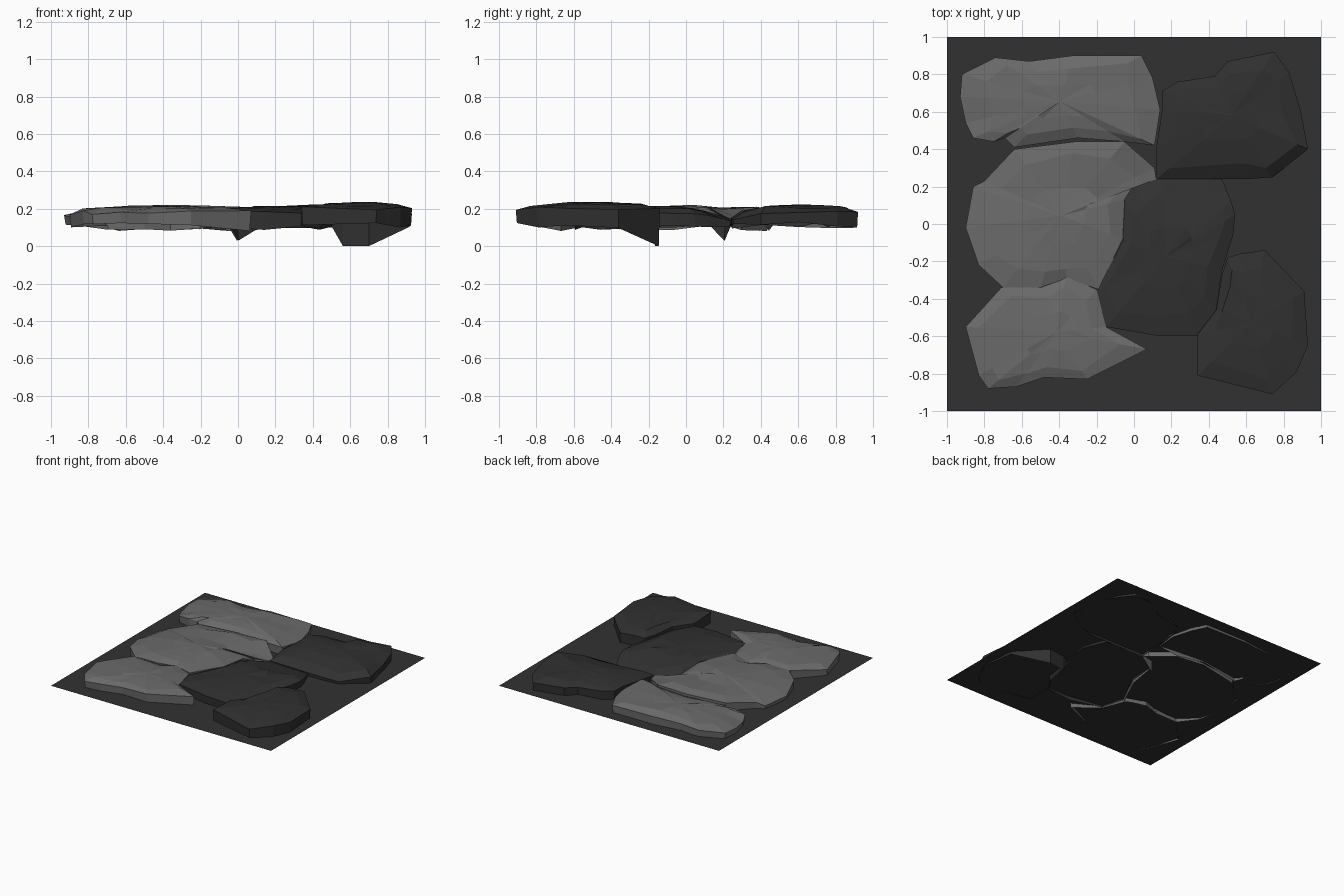
import bpy, bmesh, math, random

if "Cube" in bpy.data.objects:
    bpy.data.objects.remove(bpy.data.objects["Cube"])

random.seed(11)


def material(name, v):
    m = bpy.data.materials.new(name)
    m.diffuse_color = (v, v, v, 1)
    m.use_nodes = True
    m.node_tree.nodes["Principled BSDF"].inputs["Base Color"].default_value = m.diffuse_color
    return m


LIGHT = material("light grey stone", 0.145)
DARK = material("dark grey stone", 0.030)
SOIL = material("dark ground", 0.031)

# places where the stone skirts reach far below the ground sheet
DEEP = [(0.63, -0.15, 0.09, 0.0), (0.02, 0.21, 0.06, 0.03)]


def finish(bm, name, mat):
    me = bpy.data.meshes.new(name)
    bm.to_mesh(me)
    bm.free()
    me.materials.append(mat)
    ob = bpy.data.objects.new(name, me)
    bpy.context.collection.objects.link(ob)


def skirt_z(x, y):
    for dx, dy, r, z in DEEP:
        if math.hypot(x - dx, y - dy) < r:
            return z
    edge = max(abs(x), abs(y))
    return (0.118 if edge > 0.7 else 0.103) + random.uniform(-0.022, 0.012)


def sag(x, y):
    """Shared hollow where the stones meet, and lower far left ends."""
    hollow = 0.045 * max(0, 1 - abs(y - 0.21) / 0.2) * (1 if x > -0.1 else 0.3)
    return hollow + (0.02 if x < -0.85 else 0)


def stone(name, mat, peak, outline):
    """Irregular slab: vertical skirt, worn rim and a gently domed faceted top."""
    pts = outline[::-1]
    n = len(pts)
    cx = (min(p[0] for p in pts) + max(p[0] for p in pts)) / 2
    cy = (min(p[1] for p in pts) + max(p[1] for p in pts)) / 2
    bm = bmesh.new()

    def ring(scale, height, jitter, wobble=0):
        out = []
        for x, y in pts:
            s = scale + random.uniform(-wobble, wobble)
            x2, y2 = cx + (x - cx) * s, cy + (y - cy) * s
            if height is None:
                z = skirt_z(x, y)
            else:
                z = height + random.uniform(-jitter, jitter) - sag(x2, y2)
            out.append(bm.verts.new((x2, y2, z)))
        return out

    rings = [ring(0.985, None, 0), ring(1.0, peak - 0.036, 0.012),
             ring(0.78, peak - 0.014, 0.009, 0.08), ring(0.38, peak - 0.005, 0.005)]
    for a, b in zip(rings, rings[1:]):
        for i in range(n):
            j = (i + 1) % n
            bm.faces.new((a[i], a[j], b[j], b[i]))
    top = bm.verts.new((cx, cy, peak))
    for i in range(n):
        bm.faces.new((rings[-1][i], rings[-1][(i + 1) % n], top))
    finish(bm, name, mat)


# ground sheet
bm = bmesh.new()
bm.faces.new([bm.verts.new((x, y, 0.12)) for x, y in ((-1, -1), (1, -1), (1, 1), (-1, 1))])
finish(bm, "ground_sheet", SOIL)

# three pale stones on the left
stone("back_left_stone", LIGHT, 0.218, [
    (-.92, .80), (-.74, .89), (-.56, .87), (-.33, .90), (.04, .90), (.10, .78),
    (.14, .61), (.11, .42), (-.05, .44), (-.30, .46), (-.64, .41), (-.69, .46),
    (-.75, .44), (-.86, .46), (-.90, .54), (-.93, .68)])
stone("middle_left_stone", LIGHT, 0.22, [
    (-.64, .40), (-.32, .44), (-.05, .44), (.11, .30), (.12, .24), (.0, .21),
    (-.05, .13), (-.06, -.08), (-.19, -.35), (-.36, -.29), (-.50, -.34),
    (-.70, -.34), (-.83, -.22), (-.90, -.02), (-.86, .20), (-.80, .23)])
stone("front_left_stone", LIGHT, 0.215, [
    (-.71, -.34), (-.47, -.32), (-.36, -.28), (-.20, -.35), (-.15, -.55), (.07, -.67),
    (-.25, -.83), (-.48, -.82), (-.63, -.87), (-.78, -.88), (-.83, -.81), (-.90, -.55)])

# three dark stones on the right
stone("back_right_stone", DARK, 0.222, [
    (.15, .71), (.23, .76), (.43, .79), (.50, .87), (.75, .92), (.83, .81), (.89, .61),
    (.93, .40), (.74, .25), (.60, .24), (.12, .24), (.12, .41), (.15, .61)])
stone("centre_stone", DARK, 0.215, [
    (-.05, .13), (.0, .21), (.14, .25), (.47, .24), (.52, .12), (.54, .05), (.53, -.06),
    (.47, -.25), (.44, -.46), (.34, -.60), (.14, -.60), (-.15, -.55), (-.20, -.36),
    (-.06, -.09)])
stone("front_right_stone", DARK, 0.236, [
    (.50, -.18), (.56, -.16), (.70, -.14), (.91, -.36), (.93, -.65), (.87, -.79),
    (.74, -.91), (.34, -.81), (.34, -.59), (.44, -.46), (.47, -.27)])
